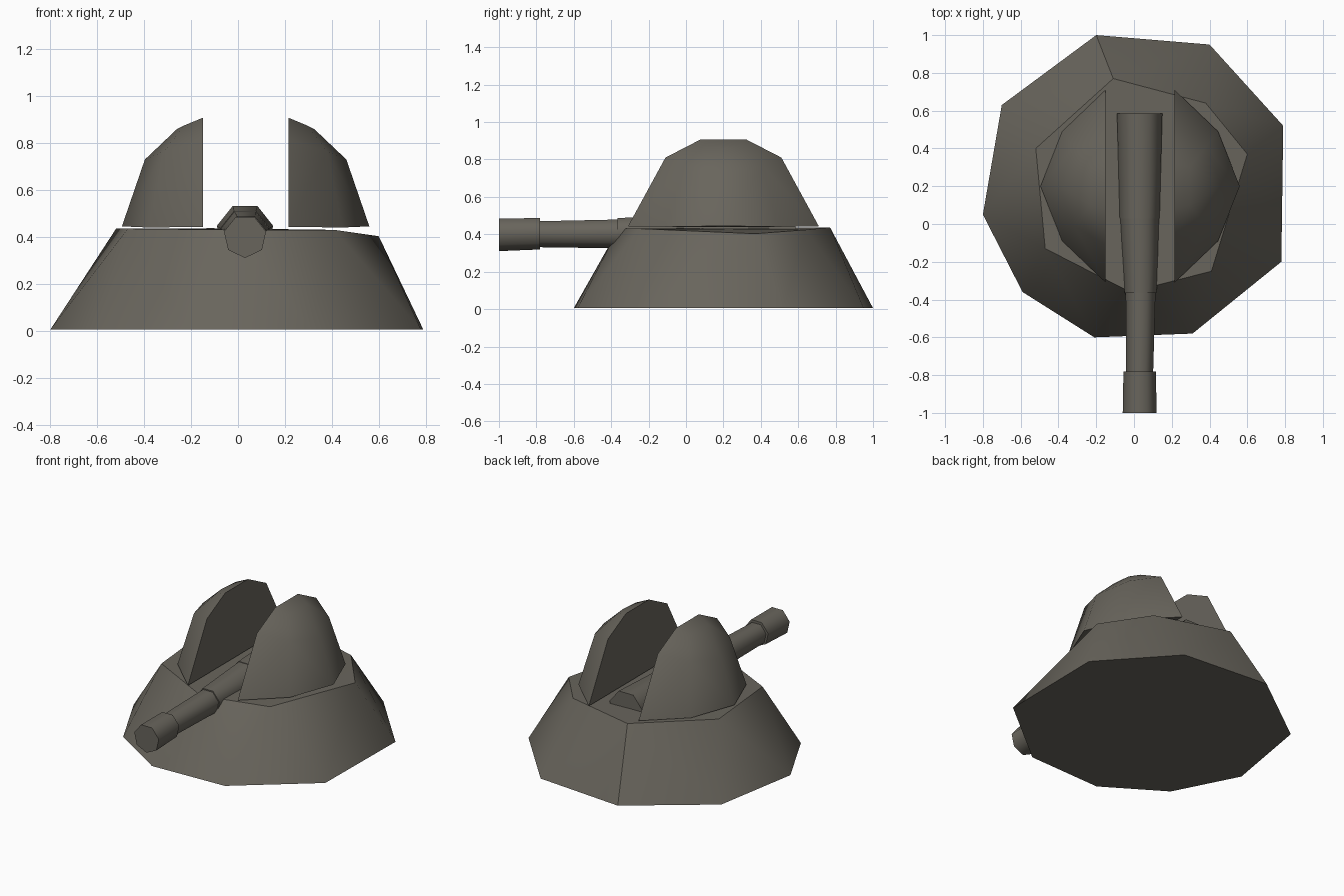
import bpy, bmesh, math

if "Cube" in bpy.data.objects:
    bpy.data.objects.remove(bpy.data.objects["Cube"])

mat = bpy.data.materials.new("dark olive grey")
mat.diffuse_color = (0.14, 0.13, 0.108, 1)
mat.use_nodes = True
mat.node_tree.nodes["Principled BSDF"].inputs["Base Color"].default_value = mat.diffuse_color


def finish(name, bm, angle):
    bmesh.ops.recalc_face_normals(bm, faces=bm.faces)
    mesh = bpy.data.meshes.new(name)
    bm.to_mesh(mesh)
    bm.free()
    ob = bpy.data.objects.new(name, mesh)
    bpy.context.collection.objects.link(ob)
    mesh.materials.append(mat)
    bpy.ops.object.select_all(action='DESELECT')
    ob.select_set(True)
    bpy.context.view_layer.objects.active = ob
    bpy.ops.object.shade_smooth_by_angle(angle=math.radians(angle))
    return ob


def hull(name, points, angle):
    bm = bmesh.new()
    for p in points:
        bm.verts.new(p)
    res = bmesh.ops.convex_hull(bm, input=bm.verts)
    loose = [v for v in bm.verts if not v.link_faces]
    bmesh.ops.delete(bm, geom=loose, context='VERTS')
    return finish(name, bm, angle)


# Base: irregular nine-sided foot rising to a smaller rim
foot = [(-.20, 1.0), (.40, .95), (.79, .52), (.78, -.20), (.31, -.58),
        (-.21, -.60), (-.59, -.36), (-.80, .05), (-.70, .63)]
rim = [(-.11, .77, .437), (.38, .64, .424), (.60, .37, .403), (.41, -.25, .43),
       (-.02, -.36, .43), (-.47, -.13, .435), (-.52, .40, .435)]
hull("base", [(x, y, .005) for x, y in foot] + rim, 36)

# Dome halves: offsets from the cut face as (outward, y, z)
arcs = [(0, .51, .443), (.23, .29, .44), (.345, 0, .445),
        (0, .31, .81), (.165, .21, .765), (.247, 0, .73),
        (0, .12, .908), (.08, .10, .875), (.11, 0, .86)]
for name, x0, side in (("left_dome_half", -.15, -1), ("right_dome_half", .215, 1)):
    pts = []
    for out, y, z in arcs:
        for s in ((-1, 1) if y else (1,)):
            pts.append((x0 + side * out, .20 + s * y, z))
    hull(name, pts, 45)


# Barrel: stepped, tapering seven-sided tubes
def tube(name, y0, r0, z0, y1, r1, z1, x0=.03, x1=.03, n=7):
    bm = bmesh.new()
    rings = []
    for x, y, r, z in ((x0, y0, r0, z0), (x1, y1, r1, z1)):
        rings.append([bm.verts.new((x + r * math.sin(2 * math.pi * i / n), y,
                                    z - r * math.cos(2 * math.pi * i / n)))
                      for i in range(n)])
    a, b = rings
    for i in range(n):
        j = (i + 1) % n
        bm.faces.new((a[i], a[j], b[j], b[i]))
    bm.faces.new(a)
    bm.faces.new(b)
    return finish(name, bm, 60)


tube("barrel_breech", .585, .123, .42, .03, .108, .413)
tube("barrel_sleeve", .04, .105, .413, -.365, .087, .408, x1=.035)
tube("barrel_tube", -.36, .081, .406, -.79, .073, .404, x0=.035)
tube("muzzle", -.78, .088, .407, -1.0, .092, .402)
